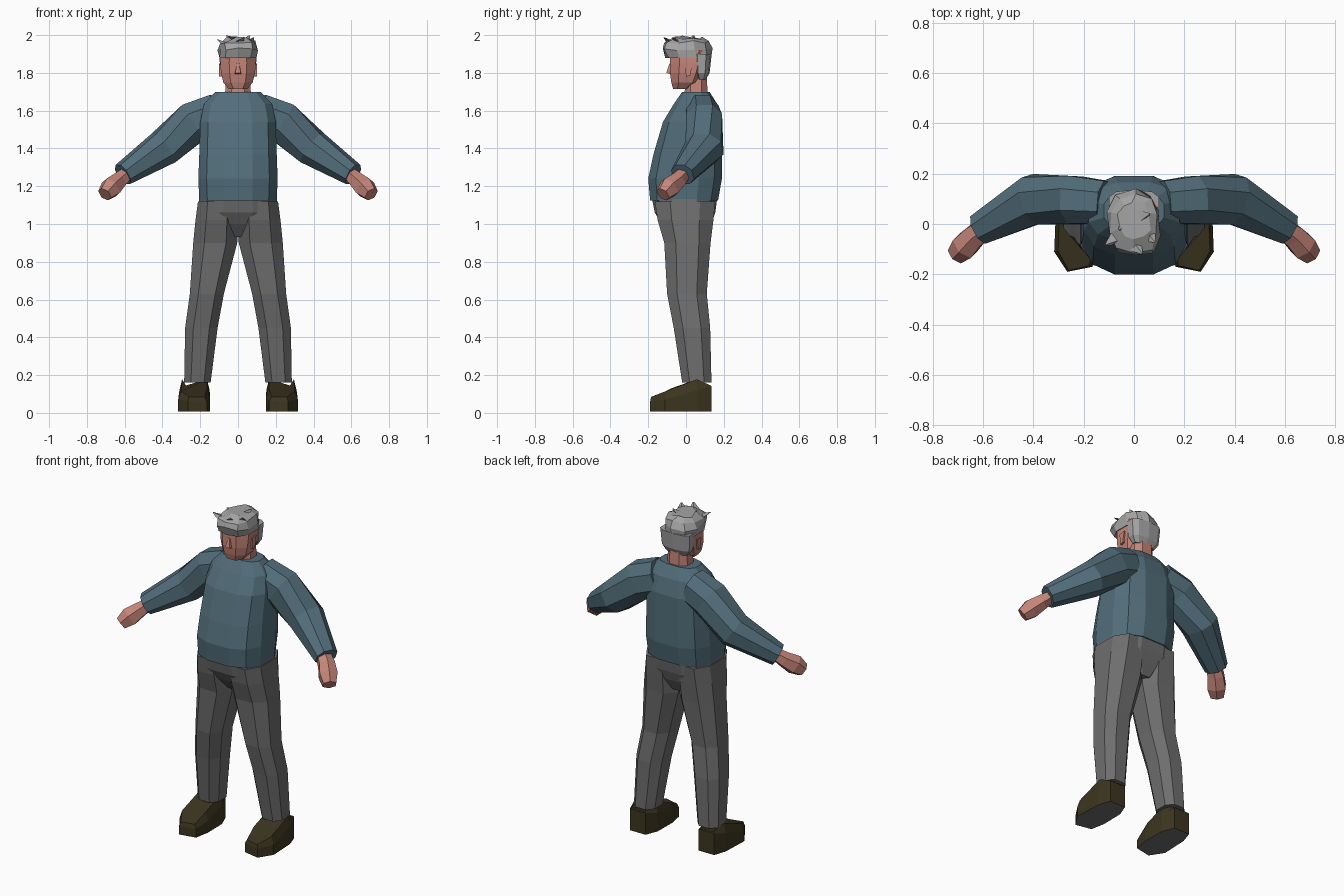
import bpy, bmesh, math, random
from mathutils import Vector

if "Cube" in bpy.data.objects:
    bpy.data.objects.remove(bpy.data.objects["Cube"])

random.seed(4)


def mat(name, rgb):
    m = bpy.data.materials.new(name)
    m.diffuse_color = (*rgb, 1)
    m.use_nodes = True
    m.node_tree.nodes["Principled BSDF"].inputs["Base Color"].default_value = m.diffuse_color
    return m


SWEATER = mat("slate_blue", (0.085, 0.155, 0.195))
GREY = mat("trouser_grey", (0.155, 0.155, 0.155))
SKIN = mat("skin", (0.56, 0.235, 0.19))
BROWN = mat("dark_brown", (0.045, 0.036, 0.014))
HAIR = mat("hair_grey", (0.37, 0.37, 0.37))


def skin_rings(name, rings, *mats, rule=None):
    """Join equal-length rings of points into a closed flat-shaded tube."""
    bm = bmesh.new()
    loops = [[bm.verts.new(p) for p in r] for r in rings]
    n = len(loops[0])
    for a, b in zip(loops, loops[1:]):
        for i in range(n):
            j = (i + 1) % n
            bm.faces.new((a[i], a[j], b[j], b[i]))
    bm.faces.new(loops[0][::-1])
    bm.faces.new(loops[-1])
    bmesh.ops.recalc_face_normals(bm, faces=bm.faces)
    if rule:
        for f in bm.faces:
            f.material_index = rule(f)
    me = bpy.data.meshes.new(name)
    bm.to_mesh(me)
    bm.free()
    for m in mats:
        me.materials.append(m)
    ob = bpy.data.objects.new(name, me)
    bpy.context.collection.objects.link(ob)
    return ob


def unit(n, power):
    """Rounded-box outline with n points."""
    pts = []
    for i in range(n):
        t = 2 * math.pi * (i + 0.5) / n
        c, s = math.cos(t), math.sin(t)
        pts.append((math.copysign(abs(c) ** power, c), math.copysign(abs(s) ** power, s)))
    mx = max(p[0] for p in pts)
    my = max(p[1] for p in pts)
    return [(x / mx, y / my) for x, y in pts]


def flat_rings(rows, n=8, power=0.8):
    """Horizontal rings from rows of z, x0, x1, y0, y1."""
    return [[((x0 + x1) / 2 + u * (x1 - x0) / 2, (y0 + y1) / 2 + v * (y1 - y0) / 2, z)
             for u, v in unit(n, power)] for z, x0, x1, y0, y1 in rows]


def limb_rings(rows, n=8):
    """Rings square to a path, from rows of centre, upward radius, sideways radius."""
    out = []
    for k, (c, ru, rs) in enumerate(rows):
        d = Vector(rows[min(k + 1, len(rows) - 1)][0]) - Vector(rows[max(k - 1, 0)][0])
        side = d.cross(Vector((0, 0, 1))).normalized()
        up = side.cross(d).normalized()
        out.append([Vector(c) + side * u * rs + up * v * ru for u, v in unit(n, 0.9)])
    return out


def mirror(ob):
    md = ob.modifiers.new("mirror", 'MIRROR')
    md.use_bisect_axis[0] = False
    md.use_mirror_merge = False
    return ob


# Sweater body with a full belly
skin_rings("sweater_body", flat_rings([
    (1.125, -.205, .205, -.19, .17), (1.24, -.21, .21, -.20, .19),
    (1.37, -.205, .205, -.172, .19), (1.54, -.20, .20, -.122, .19),
    (1.635, -.18, .18, -.065, .165), (1.70, -.12, .12, -.02, .125)], 12, 0.75), SWEATER)

# Sleeves and hands
mirror(skin_rings("sleeve", limb_rings([
    ((.11, .085, 1.585), .105, .085), ((.235, .095, 1.54), .108, .095),
    ((.395, .098, 1.402), .092, .098), ((.61, -.018, 1.262), .058, .062)]), SWEATER))
mirror(skin_rings("hand", limb_rings([
    ((.58, -.01, 1.275), .035, .038), ((.63, -.045, 1.232), .046, .044),
    ((.672, -.088, 1.193), .058, .05), ((.705, -.122, 1.157), .04, .036)], 6), SKIN))

# Trousers: hips and two legs
skin_rings("hips", flat_rings([
    (.93, -.06, .06, -.075, .10), (1.0, -.15, .15, -.13, .135),
    (1.06, -.215, .215, -.165, .155), (1.135, -.205, .205, -.18, .165)], 12, 0.75), GREY)
mirror(skin_rings("trouser_leg", flat_rings([
    (.16, .145, .285, -.02, .135), (.45, .108, .28, -.065, .128),
    (.63, .075, .255, -.10, .11), (.90, .004, .237, -.115, .13),
    (1.02, .002, .225, -.15, .145), (1.12, .01, .212, -.165, .155)], 8, 0.8), GREY))


# Shoes: outline lofted from the sole to a sloping top
outline = [(.18, .135), (.285, .135), (.31, .06), (.317, -.11), (.265, -.19), (.165, -.17),
           (.148, -.08), (.15, .06)]


def shoe_ring(inset, heights):
    return [(.232 + (x - .232) * inset, y if inset == 1 else -.015 + (y + .015) * .97, z)
            for (x, y), z in zip(outline, heights)]


def instep(y):
    return .145 + .04 * (0.135 - y) / .135 if y > 0 else max(.085, .18 + .55 * y)


low = shoe_ring(1, [.008] * 8)
mid = shoe_ring(1, [.14, .14, .12, .07, .06, .06, .08, .12])
top = shoe_ring(.82, [.145, .145, .178, .115, .085, .085, .13, .178])
mirror(skin_rings("shoe", [low, mid, top], BROWN, GREY,
                  rule=lambda f: 1 if f.normal.z < -0.9 else 0))

# Neck, head, nose and ears
skin_rings("neck", flat_rings([(1.66, -.07, .07, -.01, .115),
                               (1.80, -.062, .062, .0, .11)], 8), SKIN)
skin_rings("head", flat_rings([
    (1.715, -.05, .05, -.068, .02), (1.75, -.078, .078, -.078, .075),
    (1.80, -.09, .09, -.085, .10), (1.85, -.094, .094, -.085, .115),
    (1.92, -.092, .092, -.085, .12)], 8, 0.8), SKIN)
skin_rings("nose", [
    [(-.02, -.07, 1.79), (.02, -.07, 1.79), (.014, -.104, 1.80), (-.014, -.104, 1.80)],
    [(-.008, -.07, 1.85), (.008, -.07, 1.85), (.006, -.088, 1.85), (-.006, -.088, 1.85)]], SKIN)
mirror(skin_rings("ear", [[(x, .0, 1.78), (x, .022, 1.785), (x, .035, 1.85), (x, -.005, 1.845)]
                          for x in (.08, .1)], SKIN))

# Hair: tousled cap, overhanging in front, and back of the head
cap = flat_rings([(1.88, -.098, .098, -.11, .133), (1.925, -.102, .102, -.128, .135),
                  (1.962, -.092, .092, -.115, .118), (1.986, -.06, .06, -.07, .09)], 10, 0.8)
for k in (1, 2, 3):
    cap[k] = [Vector(p) + Vector([random.uniform(-.01, .01) for _ in range(3)]) for p in cap[k]]
skin_rings("hair_cap", cap, HAIR)
skin_rings("hair_back", flat_rings([
    (1.765, -.07, .07, .06, .105), (1.80, -.092, .092, .04, .125),
    (1.90, -.1, .1, .03, .136)], 10, 0.7), HAIR)
# Tufts as small leaning spikes on the crown
for x, y, z, dx, dy in [(-.075, -.06, 1.955, -.035, -.02), (.0, -.08, 1.965, .03, -.035),
                        (.055, -.04, 1.965, .025, -.03), (-.03, .0, 1.975, -.03, -.02),
                        (.03, .03, 1.975, .03, .01)]:
    base = [(x + .03 * math.cos(a), y + .03 * math.sin(a), z) for a in (0, 2.1, 4.2)]
    tip = [(x + dx + .005 * math.cos(a), y + dy + .005 * math.sin(a), min(z + .022, 1.998))
           for a in (0, 2.1, 4.2)]
    skin_rings("hair_tuft", [base, tip], HAIR)
